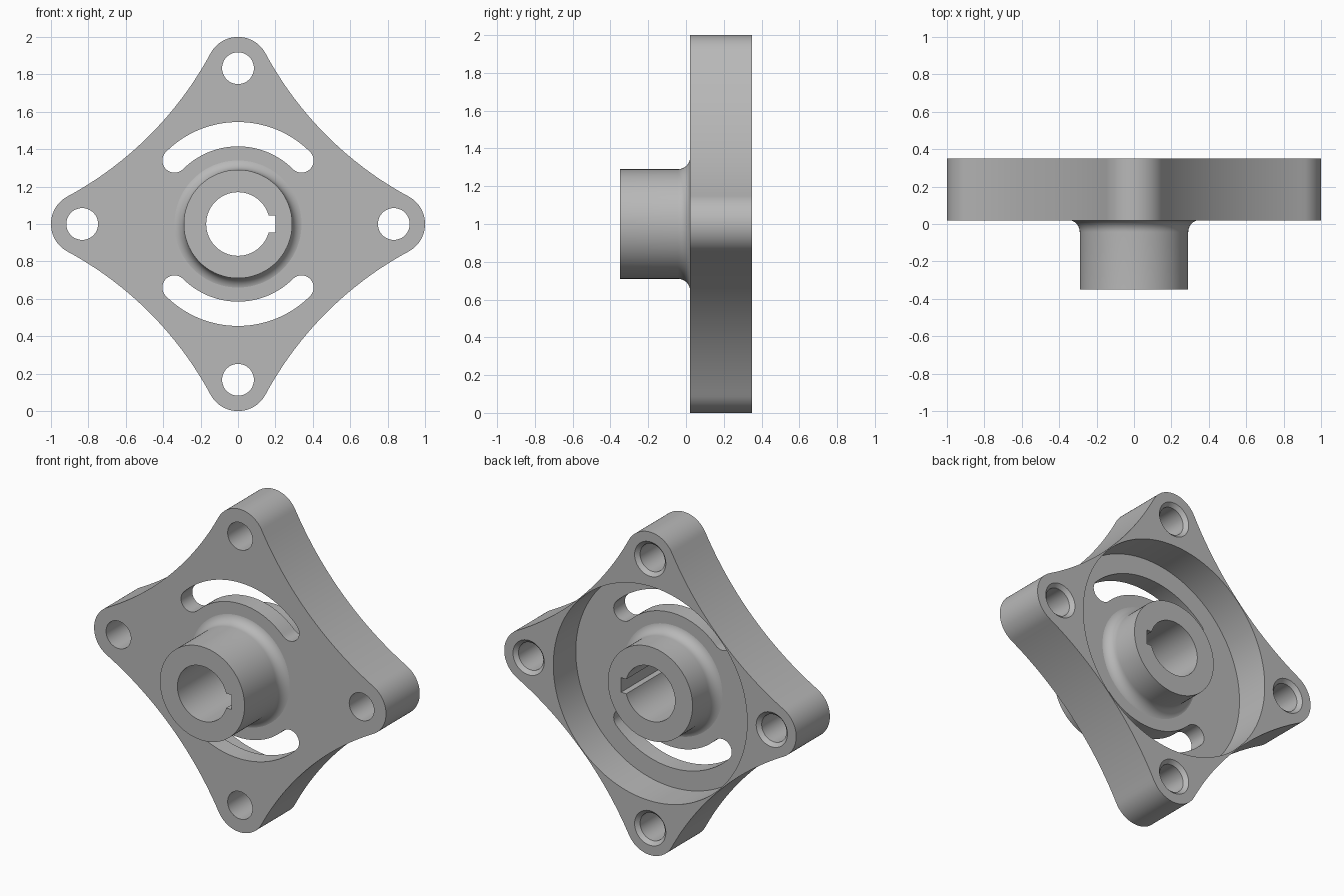
import bpy
import bmesh
from math import sin, cos, pi, radians

cube = bpy.data.objects.get("Cube")
if cube:
    bpy.data.objects.remove(cube)

# Main dimensions
FRONT, FLOOR, BACK = 0.02, 0.13, 0.35
HUB_R, FILLET = 0.29, 0.065
BOLT_PITCH, BOLT_R, TIP_R = 0.833, 0.085, 0.167

steel = bpy.data.materials.new("grey steel")
steel.use_nodes = True
GREY = (0.48, 0.48, 0.48, 1)
steel.diffuse_color = GREY
steel.node_tree.nodes["Principled BSDF"].inputs["Base Color"].default_value = GREY


def arc(cx, cz, r, a0, a1, steps):
    """Points on an arc, angles in degrees."""
    angles = [radians(a0 + (a1 - a0) * i / steps) for i in range(steps + 1)]
    return [(cx + r * cos(a), cz + r * sin(a)) for a in angles]


def loft(name, rings):
    """Closed solid through rings of equal vertex count."""
    bm = bmesh.new()
    loops = [[bm.verts.new(p) for p in ring] for ring in rings]
    n = len(loops[0])
    for a, b in zip(loops, loops[1:]):
        for i in range(n):
            j = (i + 1) % n
            bm.faces.new((a[i], a[j], b[j], b[i]))
    bm.faces.new(loops[0])
    bm.faces.new(loops[-1])
    bmesh.ops.recalc_face_normals(bm, faces=bm.faces)
    mesh = bpy.data.meshes.new(name)
    bm.to_mesh(mesh)
    bm.free()
    mesh.materials.append(steel)
    obj = bpy.data.objects.new(name, mesh)
    bpy.context.collection.objects.link(obj)
    return obj


def prism(name, outline, y0, y1):
    return loft(name, [[(x, y, 1 + z) for x, z in outline] for y in (y0, y1)])


def lathe(name, profile, cx=0, cz=0, n=96):
    """Turn (radius, y) points about an axis along y."""
    return loft(name, [[(cx + r * cos(2 * pi * i / n), y, 1 + cz + r * sin(2 * pi * i / n))
                        for i in range(n)] for r, y in profile])


def combine(target, tool, operation):
    """Apply a boolean and discard the tool."""
    tool.hide_render = True
    mod = target.modifiers.new(operation.title(), 'BOOLEAN')
    mod.operation, mod.solver, mod.object = operation, 'EXACT', tool
    bpy.context.view_layer.objects.active = target
    bpy.ops.object.modifier_apply(modifier=mod.name)
    bpy.data.objects.remove(tool)


# Four-pointed plate: rounded tips tangent to concave sides
lean = 28.3
reach = BOLT_PITCH / (cos(radians(lean)) - sin(radians(lean)))
side_c, side_r = reach * cos(radians(lean)), reach - TIP_R
outline = []
for k in range(4):
    quarter = arc(0, BOLT_PITCH, TIP_R, 180 - lean, lean, 24)
    quarter += arc(side_c, side_c, side_r, 180 + lean, 270 - lean, 32)[1:-1]
    c, s = cos(k * pi / 2), -sin(k * pi / 2)
    outline += [(x * c - z * s, x * s + z * c) for x, z in quarter]
flange = prism("flange", outline, FRONT, BACK)

# Round recess in the back
combine(flange, lathe("recess_cutter", [(0.664, FLOOR), (0.664, BACK + 0.1)], n=128), 'DIFFERENCE')

# Hub with a fillet on each side of the plate
sink = 0.002
front_fillet = arc(HUB_R + FILLET, FRONT - FILLET + sink, FILLET, 180, 90, 10)
back_fillet = arc(HUB_R + FILLET, FLOOR + FILLET - sink, FILLET, 270, 180, 10)
hub_profile = [(HUB_R, -0.35)] + front_fillet + back_fillet + [(HUB_R, BACK)]
combine(flange, lathe("hub", hub_profile), 'UNION')

# Shaft bore and keyway
combine(flange, lathe("bore_cutter", [(0.17, -0.5), (0.17, 0.5)]), 'DIFFERENCE')
key = [(0.1, -0.045), (0.2, -0.045), (0.2, 0.045), (0.1, 0.045)]
combine(flange, prism("keyway_cutter", key, -0.5, 0.5), 'DIFFERENCE')

# Curved slots above and below the hub
mid, half = 0.48, 0.065
end = mid * cos(pi / 4)
for sign in (1, -1):
    slot = arc(0, 0, mid + half, 45, 135, 40)
    slot += arc(-end, end, half, 135, 315, 16)[1:]
    slot += arc(0, 0, mid - half, 135, 45, 40)[1:]
    slot += arc(end, end, half, 225, 405, 16)[1:-1]
    slot = [(x, sign * z) for x, z in slot]
    combine(flange, prism("slot_cutter", slot, -0.1, 0.25), 'DIFFERENCE')

# Bolt holes, countersunk at the back
hole = [(BOLT_R, -0.1), (BOLT_R, BACK - 0.022), (0.107, BACK), (0.107, BACK + 0.1)]
for k in range(4):
    x, z = BOLT_PITCH * cos(k * pi / 2), BOLT_PITCH * sin(k * pi / 2)
    combine(flange, lathe("bolt_hole_cutter", hole, x, z, 48), 'DIFFERENCE')

# Smooth curved walls, flat front and back faces
bpy.ops.object.select_all(action='DESELECT')
flange.select_set(True)
bpy.context.view_layer.objects.active = flange
bpy.ops.object.shade_smooth_by_angle(angle=radians(30))
for face in flange.data.polygons:
    if abs(face.normal.y) > 0.999:
        face.use_smooth = False
